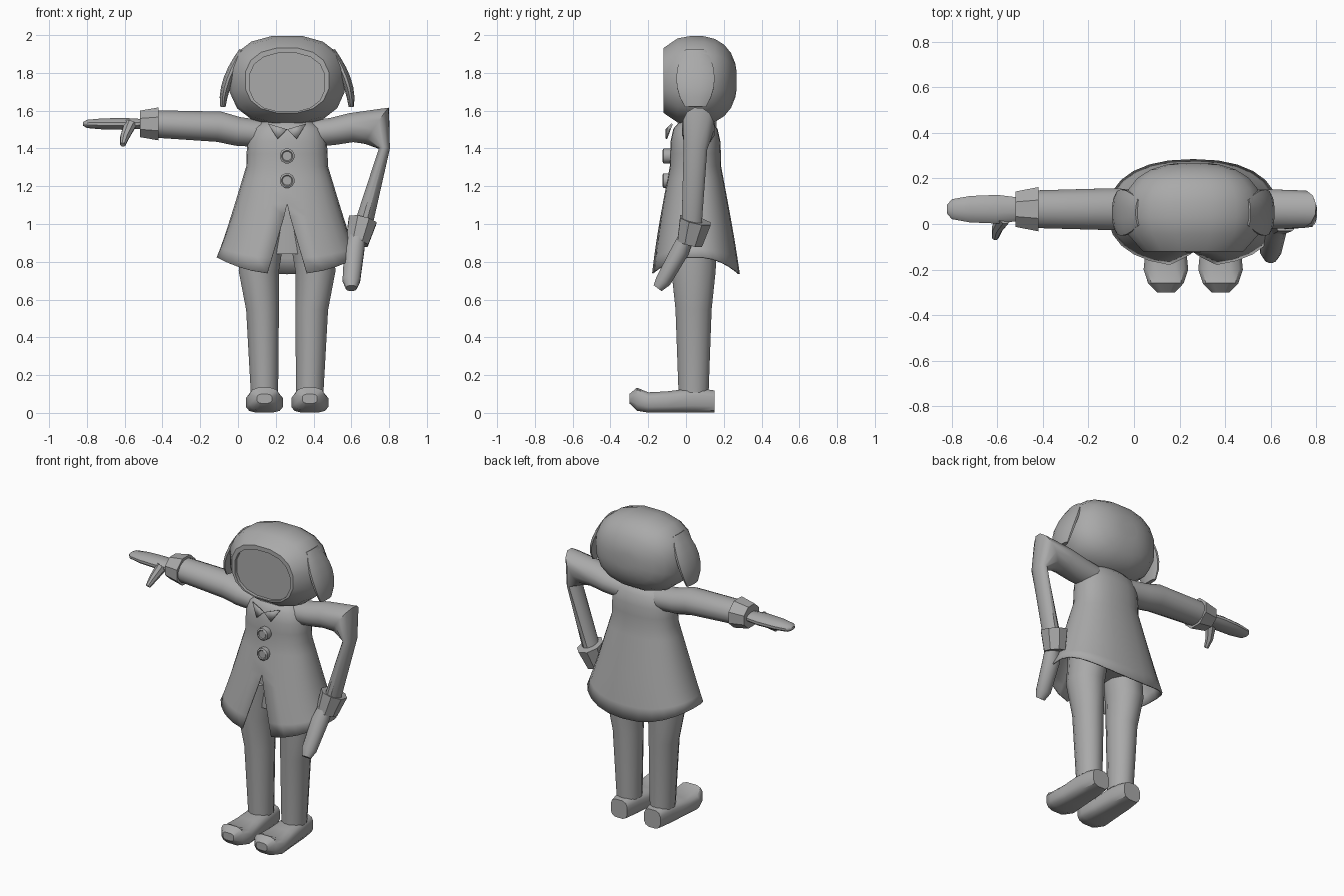
import bpy
import bmesh
from math import sin, cos, pi, tau, radians, copysign
from mathutils import Vector

cube = bpy.data.objects.get("Cube")
if cube:
    bpy.data.objects.remove(cube, do_unlink=True)

X, Y, Z = Vector((1, 0, 0)), Vector((0, 1, 0)), Vector((0, 0, 1))
MID = 0.26  # centre line of the body
DEPTH = 0.05  # centre of the body from front to back

grey = bpy.data.materials.new("plain grey")
grey.use_nodes = True
colour = (0.4, 0.4, 0.4, 1)
grey.diffuse_color = colour
grey.node_tree.nodes["Principled BSDF"].inputs["Base Color"].default_value = colour


def finish(name, bm, thickness=0):
    """Turn a bmesh into a smooth shaded object, optionally thickened like cloth."""
    bmesh.ops.recalc_face_normals(bm, faces=bm.faces)
    mesh = bpy.data.meshes.new(name)
    bm.to_mesh(mesh)
    bm.free()
    mesh.materials.append(grey)
    ob = bpy.data.objects.new(name, mesh)
    bpy.context.collection.objects.link(ob)
    bpy.ops.object.select_all(action='DESELECT')
    ob.select_set(True)
    bpy.context.view_layer.objects.active = ob
    bpy.ops.object.shade_smooth_by_angle(angle=radians(40))
    if thickness:
        ob.modifiers.new("cloth", 'SOLIDIFY').thickness = thickness


def superellipse(angle, power):
    """Point on a unit superellipse."""
    return [copysign(abs(k) ** (2 / power), k) for k in (cos(angle), sin(angle))]


def bridge(bm, rows, closed):
    """Join neighbouring rows of vertices with quads."""
    for a, b in zip(rows, rows[1:]):
        for k in range(len(a) if closed else len(a) - 1):
            j = (k + 1) % len(a)
            bm.faces.new((a[k], a[j], b[j], b[k]))


def loft(name, rings, sides=12, ref=Y, axis=None, power=2, flat=1):
    """Skin rings of (x, y, z, half width along ref, optional half width across)."""
    bm = bmesh.new()
    centres = [Vector(ring[:3]) for ring in rings]
    rows = []
    for i, (centre, ring) in enumerate(zip(centres, rings)):
        before = centre - centres[max(i - 1, 0)]
        after = centres[min(i + 1, len(rings) - 1)] - centre
        tangent = axis or (before.normalized() + after.normalized()).normalized()
        along = (ref - tangent * ref.dot(tangent)).normalized()
        across = tangent.cross(along)
        width = ring[3]
        height = ring[4] if len(ring) > 4 else width * flat
        row = []
        for k in range(sides):
            p, q = superellipse(tau * (k + 0.5) / sides, power)
            row.append(bm.verts.new(centre + along * width * p + across * height * q))
        rows.append(row)
    bridge(bm, rows, closed=True)
    bm.faces.new(rows[0])
    bm.faces.new(rows[-1])
    finish(name, bm)


def make_cuff(name, start, end, radius):
    """Turned back cuff, widest at its start."""
    a, b = Vector(start), Vector(end)
    rings = [(*a, radius * 0.7), (*a, radius), (*b, radius * 0.8), (*b, radius / 2)]
    loft(name, rings, sides=8, axis=(b - a).normalized(), flat=0.9)


def make_head():
    """Rounded head, cut flat at the front, with a recessed face."""
    power, back, front, steps = 2.4, 0.268, -0.12, 9
    rings = []
    for i in range(steps):
        y = front + (back - front) * sin(pi / 2 * i / (steps - 1))
        size = (1 - abs((y - DEPTH) / 0.22) ** power) ** (1 / power)
        rings.append((MID, y, 1.76, 0.31 * size, 0.24 * size))
    rim = [v * 0.9 for v in rings[0][3:]]
    face = [(MID, y, 1.75, *rim) for y in (front + 0.02, front)]
    loft("head", face + rings, sides=16, ref=X, axis=Y, power=power)


def make_coat():
    """Open shell that flares below the waist, with a slit up the front."""
    neck, waist, hem, slit = 1.57, 1.31, 0.78, 1.09
    columns, steps = 24, 12
    bm = bmesh.new()
    rows = []
    for i in range(steps + 1):
        z = neck + (hem - neck) * i / steps
        flare = max(0, waist - z) / (waist - hem)
        rise = max(0, z - waist) / (neck - waist)
        dome = (1 - 0.8 * rise ** 4) ** 0.5
        half_width = 0.215 * dome + 0.16 * flare
        half_depth = 0.135 * dome + 0.1 * flare
        gap = max(0, slit - z) * 0.75
        row = []
        for k in range(columns + 1):
            a = -pi / 2 + gap + (tau - 2 * gap) * k / columns
            p, q = superellipse(a, 2.3)
            drop = 0.045 * cos(2 * a) * flare ** 4
            row.append(bm.verts.new((MID + half_width * p, DEPTH + half_depth * q, z + drop)))
        rows.append(row)
    bridge(bm, rows, closed=False)
    bmesh.ops.remove_doubles(bm, verts=bm.verts, dist=0.0005)
    finish("coat", bm, thickness=0.008)


def make_side(word, side):
    """Ear, collar flap, trouser leg and shoe on one side of the body."""
    def at(x):
        return MID + side * x

    # Hanging ear
    ear = []
    for i in range(7):
        t = i / 6
        width = 0.105 * sin(pi * (0.12 + 0.76 * t)) ** 0.6
        ear.append((at(0.24 + 0.1 * sin(t * pi / 2)), DEPTH, 1.92 - 0.3 * t, width))
    loft(word + "_ear", ear, flat=0.25)

    # Collar flap
    bm = bmesh.new()
    corners = [(0, -0.1, 1.5), (0.05, -0.1, 1.45), (0.1, -0.07, 1.53)]
    bm.faces.new([bm.verts.new((at(x), y, z)) for x, y, z in corners])
    finish(word + "_collar_flap", bm, thickness=0.008)

    # Trouser leg from ankle to hip
    leg = [(0.12, 0.11, 0.075), (0.13, 0.55, 0.09), (0.15, 0.75, 0.11), (0.12, 1, 0.12)]
    loft(word + "_trouser_leg", [(at(x), 0.04, z, r * 1.1, r) for x, z, r in leg])

    # Shoe with a curled toe
    rings = []
    outline = [(0.15, 0.06, 0.12), (0.05, 0.08, 0.135), (-0.1, 0.09, 0.115),
               (-0.2, 0.1, 0.11), (-0.26, 0.08, 0.135), (-0.3, 0.04, 0.1)]
    for y, half, top in outline:
        sole = max(0, -0.25 - y)
        rings.append((at(0.12), y, (top + sole) / 2, half, (top - sole) / 2))
    loft(word + "_shoe", rings, ref=X, axis=Y, power=3.2)


make_head()
make_coat()
for word, side in (("right", -1), ("left", 1)):
    make_side(word, side)

loft("neck", [(MID, DEPTH, z, 0.08) for z in (1.45, 1.6)])
loft("trouser_seat", [(MID, DEPTH, z, 0.1, 0.2) for z in (0.84, 1.1)])

# Round buttons with a dished middle
for word, z in (("upper", 1.36), ("lower", 1.23)):
    profile = [(-0.08, 0.04), (-0.12, 0.04), (-0.125, 0.03), (-0.12, 0.025)]
    loft(word + "_button", [(MID, y, z, r) for y, r in profile], ref=X, axis=Y)

# Right arm, stretched out to the side
ARM = 0.065
loft("right_sleeve", [(0.2, ARM, 1.47, 0.08), (0, ARM, 1.49, 0.09),
                      (-0.1, ARM, 1.515, 0.095), (-0.45, ARM, 1.53, 0.085)], flat=0.88)
make_cuff("right_cuff", (-0.42, ARM, 1.53), (-0.52, ARM, 1.53), 0.105)
hand = [(-0.48, 0.05), (-0.6, 0.065), (-0.72, 0.06), (-0.8, 0.045), (-0.82, 0.02)]
loft("right_hand", [(x, ARM, 1.53, r) for x, r in hand], flat=0.5)
loft("right_thumb", [(-0.57, 0.03, 1.53, 0.035), (-0.6, -0.02, 1.46, 0.025),
                     (-0.61, -0.06, 1.42, 0.015)], sides=8)

# Left arm, folded down at a sharp elbow
loft("left_sleeve", [(0.32, ARM, 1.47, 0.08), (0.5, ARM, 1.49, 0.09, 0.075),
                     (0.6, ARM, 1.51, 0.09, 0.08), (0.735, ARM, 1.52, 0.085, 0.118),
                     (0.775, DEPTH, 1.4, 0.065, 0.03), (0.665, 0.03, 1, 0.055)], flat=0.9)
make_cuff("left_cuff", (0.66, 0.05, 1.02), (0.63, 0.02, 0.9), 0.09)
loft("left_hand", [(0.635, 0.01, 0.95, 0.045), (0.615, -0.03, 0.86, 0.055),
                   (0.6, -0.12, 0.7, 0.048), (0.6, -0.15, 0.66, 0.03)], ref=X, flat=0.9)
